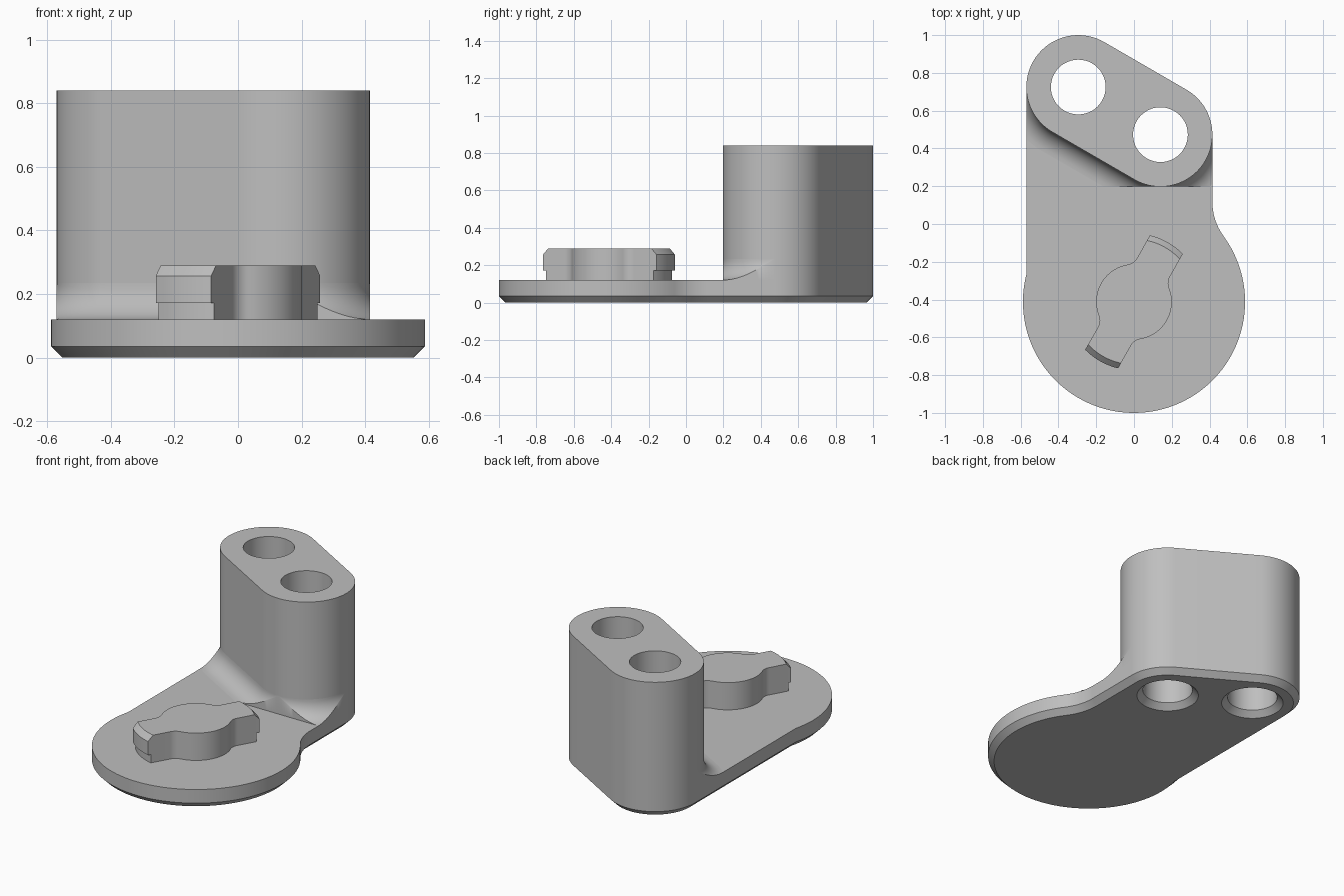
import bpy, bmesh
from math import sin, cos, asin, acos, atan2, sqrt, pi, radians, degrees
from mathutils import Vector, Matrix

cube = bpy.data.objects.get("Cube")
if cube:
    bpy.data.objects.remove(cube, do_unlink=True)

grey = bpy.data.materials.new("light_grey")
grey.use_nodes = True
colour = (0.52, 0.52, 0.52, 1)
grey.diffuse_color = colour
grey.node_tree.nodes["Principled BSDF"].inputs["Base Color"].default_value = colour

# Main dimensions
DISC, DISC_R = Vector((0, -0.412)), 0.588
POST_A, POST_B, POST_R = Vector((-0.295, 0.725)), Vector((0.14, 0.473)), 0.275
LEFT, RIGHT, FRONT = POST_A.x - POST_R, POST_B.x + POST_R, POST_B.y - POST_R
HOLE_R, PLATE_Z, POST_Z, BEVEL = 0.145, 0.12, 0.84, 0.035
AXIS = POST_B - POST_A
BACK_ANGLE = degrees(atan2(AXIS.y, AXIS.x)) + 90


def arc(centre, r, start, end, n=24):
    """Points on an arc, angles in degrees."""
    angles = [radians(start + (end - start) * i / n) for i in range(n + 1)]
    return [Vector((centre[0] + r * cos(a), centre[1] + r * sin(a))) for a in angles]


def ring(bm, points, z):
    return [bm.verts.new((p[0], p[1], z)) for p in points]


def bridge(bm, low, high):
    for i in range(len(low)):
        j = (i + 1) % len(low)
        bm.faces.new((low[i], low[j], high[j], high[i]))


def cap(bm, loops):
    """Flat face bounded by an outer loop and hole loops."""
    edges = []
    for loop in loops:
        for i, v in enumerate(loop):
            w = loop[(i + 1) % len(loop)]
            edges.append(bm.edges.get((v, w)) or bm.edges.new((v, w)))
    bmesh.ops.triangle_fill(bm, edges=edges, use_beauty=True)


def finish(bm, name):
    bmesh.ops.remove_doubles(bm, verts=bm.verts, dist=1e-5)
    bmesh.ops.recalc_face_normals(bm, faces=bm.faces)
    mesh = bpy.data.meshes.new(name)
    bm.to_mesh(mesh)
    bm.free()
    mesh.materials.append(grey)
    obj = bpy.data.objects.new(name, mesh)
    bpy.context.collection.objects.link(obj)
    bpy.ops.object.select_all(action='DESELECT')
    obj.select_set(True)
    bpy.context.view_layer.objects.active = obj
    bpy.ops.object.shade_smooth_by_angle(angle=radians(30))
    return obj


def back_arcs(inset):
    r = POST_R - inset
    return arc(POST_B, r, 0, BACK_ANGLE) + arc(POST_A, r, BACK_ANGLE, 180)


def plate_front(inset):
    """Plate edge from the left side, around the disc, to the right side."""
    r, neck = DISC_R - inset, 0.31 + inset
    corner = degrees(acos((LEFT + inset) / r))
    centre = Vector((RIGHT + 0.31, 0))
    centre.y = DISC.y + sqrt((DISC_R + 0.31) ** 2 - centre.x ** 2)
    join = degrees(atan2(centre.y - DISC.y, centre.x))
    return arc(DISC, r, corner, 360 + join, 72) + arc(centre, neck, 180 + join, 180)[1:]


# Front wall of the post, left to right
post_front = arc(POST_A, POST_R, 180, 180 + BACK_ANGLE)
a, b = post_front[-1], arc(POST_B, POST_R, 180 + BACK_ANGLE, 360)[0]
post_front += [a.lerp(b, i / 24) for i in range(1, 24)]
post_front += arc(POST_B, POST_R, 180 + BACK_ANGLE, 360, 36)

# Plate and post as one body with two through holes
bm = bmesh.new()
outline = [ring(bm, plate_front(i) + back_arcs(i), z)
           for i, z in ((BEVEL, 0), (0, BEVEL), (0, PLATE_Z))]
bridge(bm, outline[0], outline[1])
bridge(bm, outline[1], outline[2])
n_front = len(plate_front(0))
front_edge, back_edge = outline[2][:n_front], outline[2][n_front:]
inner = ring(bm, post_front[1:-1], PLATE_Z)
cap(bm, [front_edge + [back_edge[0]] + inner[::-1] + [back_edge[-1]]])
post_low = back_edge + inner
post_high = ring(bm, [v.co for v in post_low], POST_Z)
bridge(bm, post_low, post_high)
low_holes, high_holes = [], []
for centre in (POST_A, POST_B):
    steps = [ring(bm, arc(centre, r, 0, 360, 48)[:-1], z)
             for r, z in ((HOLE_R + BEVEL, 0), (HOLE_R, BEVEL), (HOLE_R, POST_Z))]
    bridge(bm, steps[0], steps[1])
    bridge(bm, steps[1], steps[2])
    low_holes.append(steps[0])
    high_holes.append(steps[2])
cap(bm, [outline[0]] + low_holes)
cap(bm, [post_high] + high_holes)
finish(bm, "plate_and_post")

# Concave fillet at the foot of the post, trimmed to the plate sides
FILLET, STEPS = 0.114, 10
bm = bmesh.new()
columns = []
for i, p in enumerate(post_front):
    centre = POST_A + AXIS * min(1, max(0, (p - POST_A).dot(AXIS) / AXIS.length_squared))
    n = (p - centre).normalized()
    reach = FILLET
    if n.x < -1e-4:
        reach = min(reach, (LEFT - p.x) / n.x)
    if n.x > 1e-4:
        reach = min(reach, (RIGHT - p.x) / n.x)
    if n.y < -1e-4:
        reach = min(reach, (FRONT - p.y) / n.y)
    reach = max(reach, 0)
    column = []
    for k in range(STEPS + 1):
        d = reach * (1 - cos(k / STEPS * pi / 2))
        q = p + n * d
        z = PLATE_Z + FILLET - sqrt(max(0, FILLET ** 2 - (FILLET - d) ** 2))
        column.append(bm.verts.new((q.x, q.y, z)))
    column.append(bm.verts.new((q.x, q.y, PLATE_Z)))
    columns.append(column)
for c, d in zip(columns, columns[1:]):
    for k in range(STEPS + 1):
        bm.faces.new((c[k], d[k], d[k + 1], c[k + 1]))
bmesh.ops.dissolve_degenerate(bm, dist=1e-5, edges=bm.edges)
finish(bm, "post_fillet")


# Twist-lock key: round core with two opposite lugs
def key_outline(tip_r, core=0.2, half=0.1, blend=0.07):
    v = half + blend
    u = sqrt((core + blend) ** 2 - v ** 2)
    join, tip = degrees(atan2(v, u)), degrees(asin(half / tip_r))
    side = (arc((u, -v), blend, 180 - join, 90, 10) + arc((0, 0), tip_r, -tip, tip, 12)
            + arc((u, v), blend, 270, 180 + join, 10)
            + arc((0, 0), core, join, 180 - join)[1:-1])
    turn = Matrix.Rotation(radians(60.5), 2)
    return [DISC + turn @ (p * s) for s in (1, -1) for p in side]


bm = bmesh.new()
levels = [ring(bm, key_outline(r), z) for r, z in
          ((0.345, PLATE_Z), (0.345, 0.172), (0.362, 0.172), (0.362, 0.257), (0.332, 0.29))]
for low, high in zip(levels, levels[1:]):
    bridge(bm, low, high)
cap(bm, [levels[-1]])
bmesh.ops.dissolve_degenerate(bm, dist=1e-5, edges=bm.edges)
finish(bm, "locking_key")
